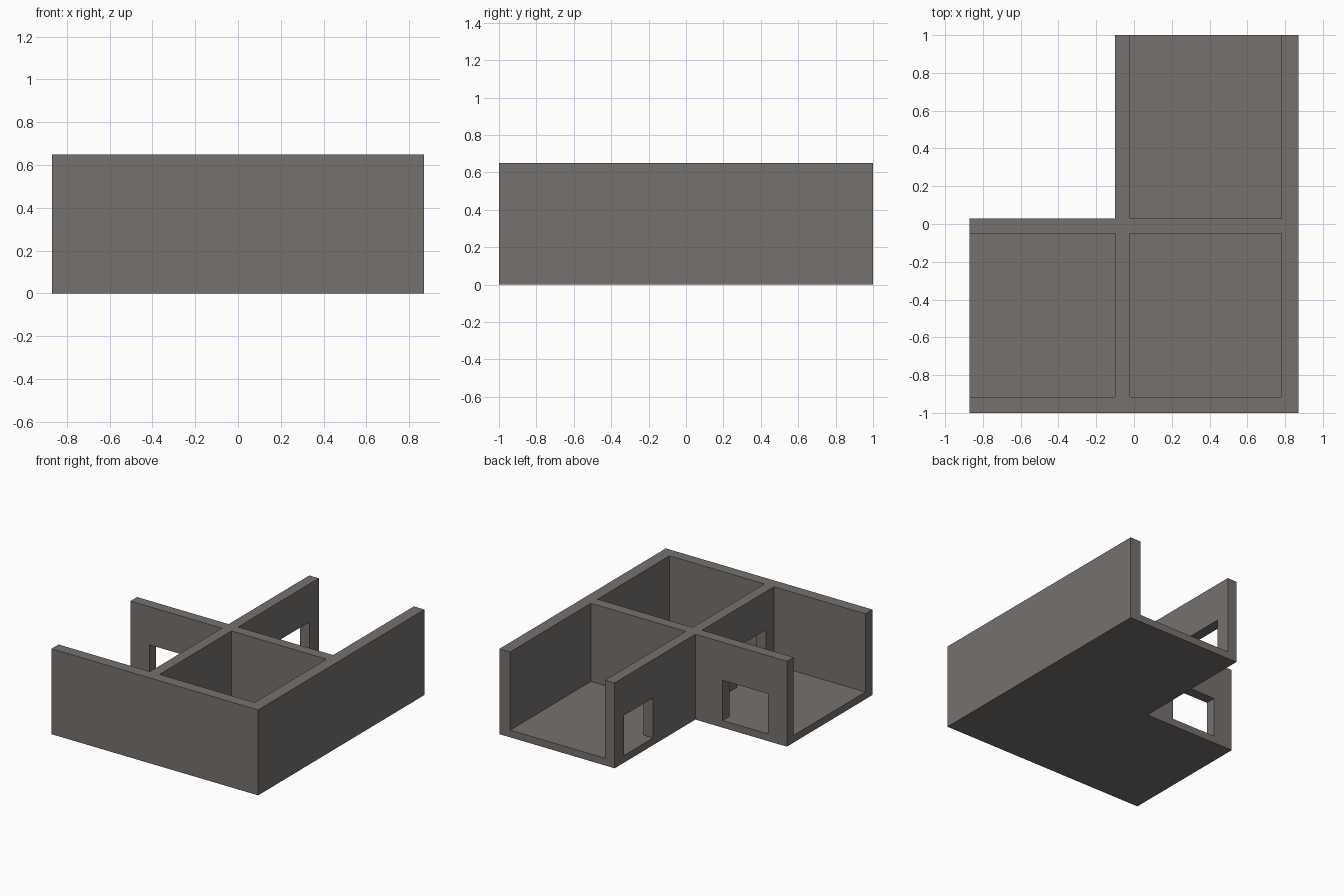
import bpy, bmesh, math

if "Cube" in bpy.data.objects:
    bpy.data.objects.remove(bpy.data.objects["Cube"])

H, FLOOR, DOOR = 0.65, 0.055, 0.36

# Plan rectangles: x0, x1, y0, y1
slabs = [(-0.87, 0.87, -1.0, 0.03), (-0.10, 0.87, 0.03, 1.0)]
walls = [(-0.87, 0.87, -1.0, -0.915),    # front wall
         (0.78, 0.87, -1.0, 1.0),        # right wall
         (-0.87, 0.87, -0.05, 0.03),     # cross wall
         (-0.10, -0.02, -1.0, 1.0)]      # long dividing wall
doors = [(-0.71, -0.33, -0.05, 0.03),    # left room, back
         (-0.10, -0.02, 0.54, 0.89),     # back room, left
         (-0.10, -0.02, -0.82, -0.47)]   # between the front rooms

# Solid boxes and openings with heights
solids = [r + (0.0, FLOOR) for r in slabs] + [r + (0.0, H) for r in walls]
holes = [r + (FLOOR, DOOR) for r in doors]
cuts = [sorted({b[2 * a + e] for b in solids + holes for e in (0, 1)}) for a in range(3)]
sizes = [len(c) - 1 for c in cuts]


def inside(p, box):
    return all(box[2 * a] < p[a] < box[2 * a + 1] for a in range(3))


def filled(c):
    if any(not 0 <= c[a] < sizes[a] for a in range(3)):
        return False
    p = [(cuts[a][c[a]] + cuts[a][c[a] + 1]) / 2 for a in range(3)]
    return any(inside(p, b) for b in solids) and not any(inside(p, b) for b in holes)


# Merged floor and walls: keep only the outer skin of the filled cells
bm = bmesh.new()
for i in range(sizes[0]):
    for j in range(sizes[1]):
        for k in range(sizes[2]):
            c = (i, j, k)
            if not filled(c):
                continue
            for a in range(3):
                u, v = (a + 1) % 3, (a + 2) % 3
                for side in (0, 1):
                    n = list(c)
                    n[a] += 1 if side else -1
                    if filled(n):
                        continue
                    quad = []
                    for du, dv in ((0, 0), (1, 0), (1, 1), (0, 1)):
                        co = [0, 0, 0]
                        co[a] = cuts[a][c[a] + side]
                        co[u] = cuts[u][c[u] + du]
                        co[v] = cuts[v][c[v] + dv]
                        quad.append(bm.verts.new(co))
                    bm.faces.new(quad if side else quad[::-1])
bmesh.ops.remove_doubles(bm, verts=bm.verts, dist=1e-4)
bmesh.ops.dissolve_limit(bm, angle_limit=math.radians(1), verts=bm.verts, edges=bm.edges)

mesh = bpy.data.meshes.new("room_shell")
bm.to_mesh(mesh)
bm.free()
shell = bpy.data.objects.new("room_shell", mesh)
bpy.context.collection.objects.link(shell)

mat = bpy.data.materials.new("warm grey")
mat.diffuse_color = (0.18, 0.165, 0.153, 1)
mat.use_nodes = True
mat.node_tree.nodes["Principled BSDF"].inputs["Base Color"].default_value = mat.diffuse_color
mesh.materials.append(mat)
